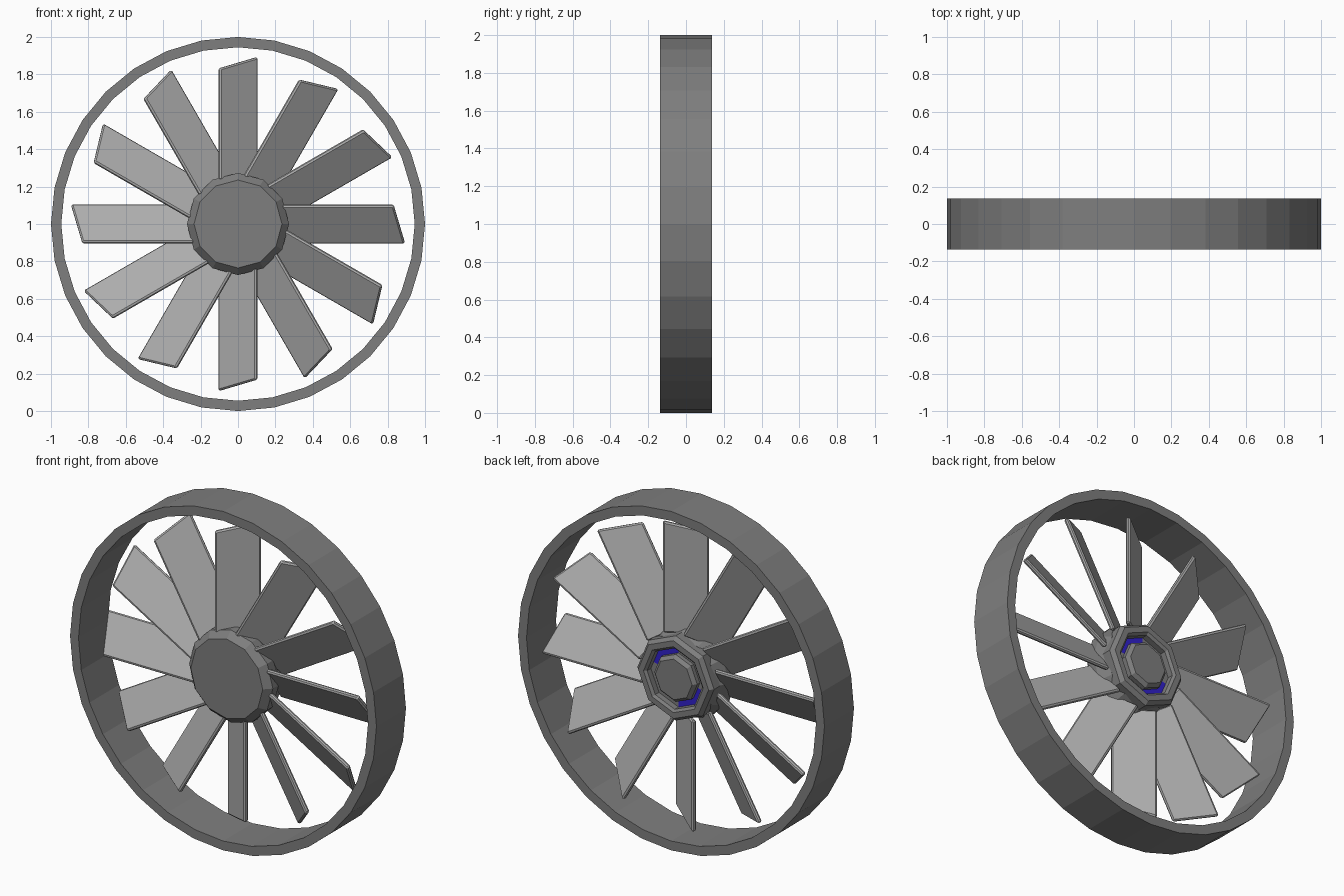
import bpy, bmesh, math
from mathutils import Matrix, Vector

cube = bpy.data.objects.get("Cube")
if cube:
    bpy.data.objects.remove(cube, do_unlink=True)

AXIS_Z = 1.0
BLADES = 12
PITCH = math.radians(34)


def material(name, rgb):
    m = bpy.data.materials.new(name)
    m.use_nodes = True
    m.diffuse_color = (*rgb, 1)
    bsdf = m.node_tree.nodes["Principled BSDF"]
    bsdf.inputs["Base Color"].default_value = (*rgb, 1)
    bsdf.inputs["Roughness"].default_value = 0.6
    return m


dark = material("dark_grey", (0.21, 0.21, 0.21))
light = material("light_grey", (0.42, 0.42, 0.42))
blue = material("blue", (0.03, 0.015, 0.6))


def finish(name, bm, mats):
    bmesh.ops.recalc_face_normals(bm, faces=bm.faces[:])
    me = bpy.data.meshes.new(name)
    bm.to_mesh(me)
    bm.free()
    for m in mats:
        me.materials.append(m)
    ob = bpy.data.objects.new(name, me)
    ob.location.z = AXIS_Z
    bpy.context.collection.objects.link(ob)
    return ob


def lathe(name, profile, sides, mats, closed=False, turn=0.0, rule=None):
    """Spin a (radius, y) profile round the y axis; open profiles get end caps."""
    bm = bmesh.new()
    rings = []
    for r, y in profile:
        ring = []
        for i in range(sides):
            a = math.pi / 2 + turn + math.tau * i / sides
            ring.append(bm.verts.new((r * math.cos(a), y, r * math.sin(a))))
        rings.append(ring)
    pairs = list(zip(rings, rings[1:]))
    if closed:
        pairs.append((rings[-1], rings[0]))
    else:
        bm.faces.new(rings[0])
        bm.faces.new(rings[-1])
    for p, q in pairs:
        for i in range(sides):
            j = (i + 1) % sides
            bm.faces.new((p[i], p[j], q[j], q[i]))
    if rule:
        for f in bm.faces:
            f.material_index = rule(f.calc_center_median())
    return finish(name, bm, mats)


# Outer shroud
lathe("outer_ring", [(1, -0.1375), (1, 0.1375), (0.945, 0.1375), (0.945, -0.1375)],
      32, [dark], closed=True)

# Hub with a chamfered nose, tapering to the back
lathe("hub_body", [(0.235, -0.105), (0.273, -0.065), (0.273, -0.01), (0.235, 0.06)],
      12, [dark])

# Hollow collar behind the hub
lathe("hub_collar", [(0.25, 0.04), (0.25, 0.095), (0.23, 0.118), (0.195, 0.118),
                     (0.18, 0.105), (0.18, 0.04)], 8, [dark], closed=True)


# Bearing ring on the recess floor, two blue arcs opposite each other
def arc_rule(c):
    a = math.degrees(math.atan2(c.z, c.x)) % 180
    return 1 if 15 < a < 90 else 0


lathe("bearing_ring", [(0.185, 0.055), (0.185, 0.07), (0.1, 0.07), (0.1, 0.055)],
      24, [dark, blue], closed=True, rule=arc_rule)

# Centre shaft
lathe("shaft", [(0.14, 0.05), (0.14, 0.095), (0.12, 0.115)], 8, [dark])

# Pitched blades with slanted tips and chamfered edges
half, thick = 0.122, 0.013
outline = [(-half, 0.235), (half, 0.235), (half, 0.892), (-half, 0.832)]
for n in range(BLADES):
    bm = bmesh.new()
    front = [bm.verts.new((x, -thick, z)) for x, z in outline]
    back = [bm.verts.new((x, thick, z)) for x, z in outline]
    bm.faces.new(front)
    bm.faces.new(back[::-1])
    for i in range(4):
        j = (i + 1) % 4
        bm.faces.new((front[j], front[i], back[i], back[j]))
    bmesh.ops.bevel(bm, geom=bm.edges[:], offset=0.008, segments=1, affect='EDGES')
    spin = Matrix.Rotation(math.tau * n / BLADES, 4, 'Y')
    bm.transform(spin @ Matrix.Rotation(PITCH, 4, 'Z'))
    finish(f"blade_{n + 1}", bm, [light])
